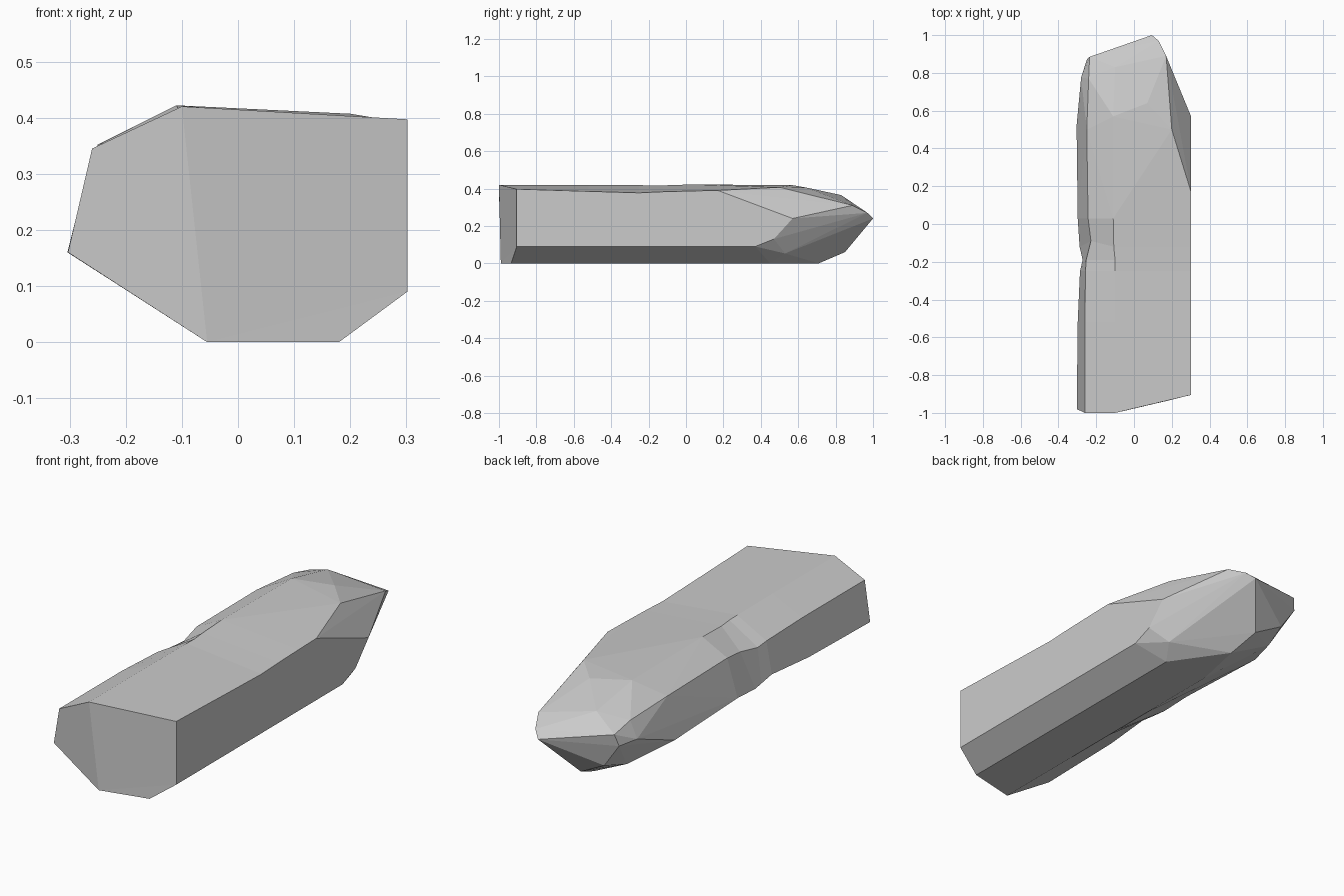
import bpy, bmesh
from mathutils import Vector

if "Cube" in bpy.data.objects:
    bpy.data.objects.remove(bpy.data.objects["Cube"])

bm = bmesh.new()

# shared right/bottom profile (x, z); the left and top corners vary along the length
RIGHT_LOW, BOTTOM_R, BOTTOM_L = (0.302, 0.09), (0.18, 0.0), (-0.055, 0.0)


def ring(y, top, top_right_z, left, upper_left, dy=(0,) * 7):
    pts = [top, (0.302, top_right_z), RIGHT_LOW, BOTTOM_R, BOTTOM_L, left, upper_left]
    return [bm.verts.new((x, y + d, z)) for (x, z), d in zip(pts, dy)]


# body rings from the slanted front cap, through the notch, to the rear tip
cap_offsets = (0, 0.095, 0.095, 0.065, 0.01, 0.02, 0)
rings = [
    ring(-1.0, (-0.10, 0.42), 0.397, (-0.303, 0.16), (-0.26, 0.345), cap_offsets),
    ring(-0.52, (-0.10, 0.42), 0.385, (-0.298, 0.165), (-0.26, 0.345)),
    ring(-0.25, (-0.10, 0.418), 0.377, (-0.286, 0.18), (-0.257, 0.335)),
    ring(-0.19, (-0.10, 0.417), 0.38, (-0.272, 0.155), (-0.253, 0.325)),
    ring(-0.12, (-0.107, 0.417), 0.383, (-0.288, 0.16), (-0.228, 0.335),
         (0, 0, 0, 0, 0, 0, 0.03)),
    ring(0.03, (-0.11, 0.422), 0.387, (-0.298, 0.175), (-0.243, 0.355)),
]
for a, b in zip(rings, rings[1:]):
    for i in range(7):
        j = (i + 1) % 7
        bm.faces.new((a[i], a[j], b[j], b[i]))

# front cap with a separate lower-right triangle
f = rings[0]
bm.faces.new((f[2], f[3], f[4]))
bm.faces.new((f[0], f[1], f[2], f[4]))
bm.faces.new((f[0], f[4], f[5], f[6]))

# faceted rear tip: convex hull over the last ring and the facet corners
tip = [
    (-0.11, 0.57, 0.418), (0.07, 0.64, 0.406), (0.302, 0.17, 0.39), (0.20, 0.50, 0.407),
    (0.17, 0.89, 0.31), (0.302, 0.57, 0.24), (0.095, 1.0, 0.24), (0.13, 0.97, 0.27),
    (0.302, 0.37, 0.09), (0.302, 0.47, 0.13), (0.23, 0.53, 0.053), (0.18, 0.45, 0.0),
    (0.0, 0.71, 0.0), (-0.03, 0.85, 0.06), (-0.17, 0.87, 0.134), (-0.20, 0.74, 0.1),
    (-0.25, 0.87, 0.25), (-0.235, 0.885, 0.307), (-0.24, 0.77, 0.335), (-0.10, 0.83, 0.365),
    (-0.28, 0.775, 0.256), (-0.304, 0.52, 0.16), (-0.25, 0.50, 0.352), (-0.055, 0.45, 0.0),
]
hull_bm = bmesh.new()
for p in [v.co.copy() for v in rings[-1]] + [Vector(p) for p in tip]:
    hull_bm.verts.new(p)
res = bmesh.ops.convex_hull(hull_bm, input=hull_bm.verts[:])
for face in hull_bm.faces[:]:
    if all(abs(v.co.y - 0.03) < 1e-4 for v in face.verts):
        hull_bm.faces.remove(face)
tip_mesh = bpy.data.meshes.new("tip_part")
hull_bm.to_mesh(tip_mesh)
hull_bm.free()
bm.from_mesh(tip_mesh)
bpy.data.meshes.remove(tip_mesh)

# weld the tip to the body and clean up
bmesh.ops.remove_doubles(bm, verts=bm.verts[:], dist=0.0005)
bmesh.ops.delete(bm, geom=[v for v in bm.verts if not v.link_faces], context='VERTS')
wires = [e for e in bm.edges if not e.link_faces]
bmesh.ops.delete(bm, geom=wires, context='EDGES')
bmesh.ops.recalc_face_normals(bm, faces=bm.faces[:])

mesh = bpy.data.meshes.new("rock_shard")
bm.to_mesh(mesh)
bm.free()
bpy.context.collection.objects.link(bpy.data.objects.new("rock_shard", mesh))
